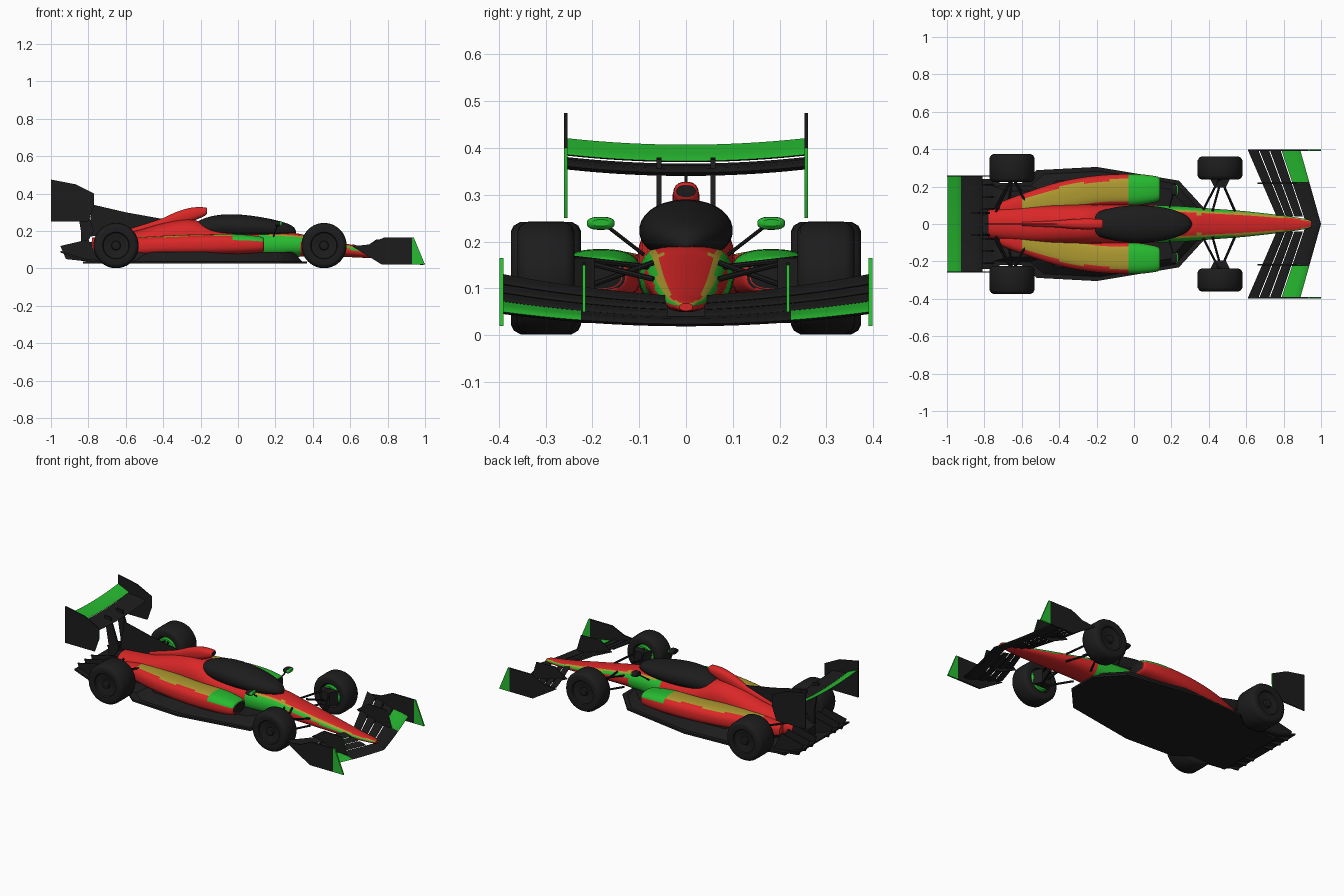
import bpy, bmesh, math
from mathutils import Vector

if "Cube" in bpy.data.objects:
    bpy.data.objects.remove(bpy.data.objects["Cube"])

def mat(name, c):
    m = bpy.data.materials.new(name)
    m.diffuse_color = (*c, 1)
    m.use_nodes = True
    m.node_tree.nodes["Principled BSDF"].inputs["Base Color"].default_value = m.diffuse_color
    return m

MATS = [mat("black", (.012, .012, .012)), mat("red", (.7, .02, .02)),
        mat("green", (.02, .5, .03)), mat("olive", (.42, .32, .03))]
K, R, G, O = range(4)

def make(name, verts, faces, paint=K, mirror=False):
    bm = bmesh.new()
    vs = [bm.verts.new(v) for v in verts]
    for f in faces:
        bm.faces.new([vs[i] for i in f])
    bmesh.ops.recalc_face_normals(bm, faces=bm.faces)
    for f in bm.faces:
        f.material_index = paint(f.calc_center_median(), f.normal) if callable(paint) else paint
    me = bpy.data.meshes.new(name)
    bm.to_mesh(me)
    bm.free()
    for m in MATS:
        me.materials.append(m)
    ob = bpy.data.objects.new(name, me)
    bpy.context.collection.objects.link(ob)
    if mirror:
        md = ob.modifiers.new("mirror", 'MIRROR')
        md.use_axis = (False, True, False)
    return ob

def skin(name, rings, paint=K, mirror=False):
    # closed rings joined into a capped tube
    n = len(rings[0])
    verts = [p for r in rings for p in r]
    faces = [(i*n+j, i*n+(j+1) % n, (i+1)*n+(j+1) % n, (i+1)*n+j)
             for i in range(len(rings)-1) for j in range(n)]
    faces += [list(range(n)), list(range(len(verts)-n, len(verts)))]
    return make(name, verts, faces, paint, mirror)

def loft(name, secs, p=2.5, n=32, sub=6, **kw):
    # secs: x, centre y, half width, bottom z, top z
    fine = []
    for i in range(len(secs)-1):
        a, b, c, d = [Vector(secs[min(max(k, 0), len(secs)-1)]) for k in range(i-1, i+3)]
        for s in range(sub):
            t = s/sub
            fine.append(.5*(2*b + (c-a)*t + (2*a-5*b+4*c-d)*t*t + (3*b-a-3*c+d)*t**3))
    fine.append(Vector(secs[-1]))
    def pw(v): return math.copysign(abs(v)**(2/p), v)
    rings = []
    for x, cy, w, zb, zt in fine:
        rings.append([(x, cy + w*pw(math.cos(a)), (zb+zt)/2 + (zt-zb)/2*pw(math.sin(a)))
                      for a in [2*math.pi*(j+.5)/n for j in range(n)]])
    return skin(name, rings, **kw)

def plate(name, pts, y, th, **kw):
    # flat panel in the xz plane
    return skin(name, [[(x, yy, z) for x, z in pts] for yy in (y-th/2, y+th/2)], **kw)

def wing(name, y0, y1, le, te, th=.008, **kw):
    # cambered blade; le and te give (x, z) for span position t
    rings = []
    for i in range(15):
        y = y0 + (y1-y0)*i/14
        a, b = le(y/y1), te(y/y1)
        ring = []
        for s, o in ((0, 0), (.12, .5), (.4, .6), (1, .1), (1, -.1), (.4, -.7), (.12, -.5)):
            ring.append((a[0]+(b[0]-a[0])*s, y, a[1]+(b[1]-a[1])*s**1.3 + o*th))
        rings.append(ring)
    return skin(name, rings, mirror=True, **kw)

def bars(name, segs, r=.006, mirror=True):
    vs, fs = [], []
    for a, b in segs:
        a, b = Vector(a), Vector(b)
        q = (b-a).to_track_quat('Z', 'Y')
        o = len(vs)
        for p in (a, b):
            vs += [p + q @ Vector((r*math.cos(k*math.pi/4), r*math.sin(k*math.pi/4), 0)) for k in range(8)]
        fs += [(o+k, o+(k+1) % 8, o+8+(k+1) % 8, o+8+k) for k in range(8)]
        fs += [list(range(o, o+8)), list(range(o+8, o+16))]
    return make(name, vs, fs, K, mirror)

def edge(c, n):
    return G if n.x > .5 else K

# main body with nose
def body_paint(c, n):
    if .1 < c.x < .33 and n.z < .8:
        return G
    if c.x > .1 and .3 < n.z < .9:
        return G if n.z < .75 else O
    return R
loft("body", [(.95, 0, .014, .052, .068), (.92, 0, .026, .05, .075), (.8, 0, .045, .05, .09),
              (.6, 0, .068, .06, .128), (.4, 0, .084, .065, .168), (.3, 0, .092, .06, .19),
              (.15, 0, .1, .05, .2), (-.1, 0, .104, .05, .215), (-.25, 0, .104, .05, .262),
              (-.4, 0, .102, .05, .242), (-.55, 0, .098, .05, .2), (-.7, 0, .085, .05, .175),
              (-.78, 0, .075, .05, .165)], p=2.3, paint=body_paint)

# cockpit canopy
cs = []
for i in range(13):
    a = math.pi*i/12
    s = max(math.sin(a), .03)
    cs.append((.025+.285*math.cos(a), 0, .1*s, .19-.03*s, .197+.09*s + .012*math.sin(2*a)*-1*s))
loft("canopy", cs, p=2.1, sub=2)

# air intake and spine
loft("air_intake", [(-.165, 0, .02, .295, .32), (-.18, 0, .026, .28, .327), (-.25, 0, .029, .25, .325),
                    (-.33, 0, .026, .23, .302), (-.42, 0, .018, .2, .262), (-.6, 0, .01, .17, .205)],
     n=20, paint=lambda c, n: K if n.x > .95 else R)
plate("engine_fin", [(-.39, .262), (-.6, .3), (-.78, .342), (-.8, .17), (-.45, .2)], 0, .006, paint=edge)

# sidepods
def pod_paint(c, n):
    if n.x > .95:
        return K
    if c.x > -.02 and n.z > .3:
        return G
    if -.6 < c.x and n.z > .93:
        return O
    return R
loft("sidepod", [(.14, .188, .05, .1, .158), (.12, .187, .068, .085, .17), (0, .183, .084, .075, .183),
                 (-.2, .175, .084, .072, .182), (-.4, .14, .085, .07, .175), (-.6, .095, .065, .065, .16),
                 (-.72, .07, .045, .06, .14)], p=2.7, paint=pod_paint, mirror=True)

# floor with raised undertray
half = [(.37, .09), (.24, .232), (-.2, .305), (-.52, .288), (-.6, .22), (-.83, .22)]
outline = half + [(x, -y) for x, y in reversed(half)]
skin("floor", [[(x, y, z) for x, y in outline] for z in (.026, .038)])
skin("undertray", [[(x*k, y*k, z) for x, y in outline] for k, z in ((.93, .036), (.8, .088))])

# diffuser and strakes
ring = [(-.72, .03), (-.83, .042), (-.95, .085), (-.95, .095), (-.83, .054), (-.72, .042)]
plate("diffuser", ring, 0, .48)
for i in range(3):
    plate("diffuser_strake", [(-.74, .03), (-.92, .05), (-.95, .12), (-.8, .155)],
          .08+.065*i, .006, mirror=True)
skin("gearbox", [[(x, y*w, z) for y, z in ((-1, .06), (1, .06), (1, t), (-1, t))]
                 for x, w, t in ((-.75, .06, .15), (-.86, .035, .125))])

# front wing blades
def fw(s):
    return lambda t: (1-.11*t - s*(.22+.06*t), .024+.026*t*t + s**1.3*(.058+.022*t))
for i, (a, b) in enumerate(((0, .36), (.38, .58), (.6, .78), (.8, 1))):
    wing("front_wing_blade", 0 if i == 0 else .04, .392, fw(a), fw(b), .012 if i == 0 else .007,
         paint=(lambda c, n: G if n.z > 0 and c.y > .22 and n.x < .9 else K) if i == 0 else K)

# front wing end plates: green tip section and dark rear section
plate("front_endplate_tip", [(.94, .165), (1, .02), (.93, .02), (.93, .165)], .394, .009, paint=G, mirror=True)
plate("front_endplate", [(.93, .165), (.93, .02), (.77, .02), (.61, .118), (.7, .128), (.78, .165)],
      .394, .009, paint=edge, mirror=True)
plate("front_wing_fin", [(.87, .15), (.9, .05), (.78, .045), (.66, .1), (.74, .155)], .218, .006,
      paint=lambda c, n: G if n.x > .3 else K, mirror=True)

# rear wing
wing("rear_wing_main", 0, .256, lambda t: (-.81, .347+.014*t*t), lambda t: (-.93, .365+.014*t*t), .016)
wing("rear_wing_flap", 0, .256, lambda t: (-.925, .372+.014*t*t), lambda t: (-.998, .406+.014*t*t), .009,
     paint=lambda c, n: G if n.z > .1 else K)
plate("rear_endplate", [(-1, .475), (-.87, .45), (-.77, .4), (-.77, .335), (-.8, .25), (-1, .25)],
      .257, .007, paint=edge, mirror=True)
plate("rear_wing_pylon", [(-.8, .15), (-.77, .2), (-.83, .375), (-.87, .38), (-.84, .2), (-.84, .12)],
      .058, .011, mirror=True)

# wheels: lathed tyres with recessed rims and brake discs
def lathe(name, prof, x, z, paint=K, n=48):
    return skin(name, [[(x+r*math.cos(2*math.pi*k/n), y, z+r*math.sin(2*math.pi*k/n)) for k in range(n)]
                       for r, y in prof], paint, True)
for tag, x, y0, y1 in (("front", .46, .238, .36), ("rear", -.652, .224, .374)):
    R0 = .12
    prof = [(.02, y0+.03), (.068, y0+.03), (.072, y0+.004), (.1, y0), (.112, y0+.006), (R0, y0+.02),
            (R0+.001, (y0+y1)/2), (R0, y1-.02), (.112, y1-.006), (.1, y1), (.072, y1-.004),
            (.068, y1-.012), (.025, y1-.02), (.022, y1-.008), (.012, y1-.006)]
    lathe(tag+"_wheel", prof, x, .122)
    lathe(tag+"_brake_drum", [(.055, y0+.005), (.062, y0+.012), (.062, y0+.032)], x, .122, G)

# suspension arms
bars("front_suspension", [((.46, .25, .165), (.37, .075, .145)), ((.46, .25, .165), (.54, .07, .12)),
                          ((.46, .25, .085), (.37, .075, .075)), ((.46, .25, .085), (.54, .065, .075)),
                          ((.47, .25, .09), (.42, .07, .155))])
skin("front_upright", [[(.46+dx*w, y, z) for dx, z in ((-1, .08), (1, .08), (1, .165), (-1, .165))]
                       for y, w in ((.195, .03), (.245, .055))], mirror=True)
bars("rear_suspension", [((-.65, .25, .165), (-.56, .08, .15)), ((-.65, .25, .165), (-.74, .06, .145)),
                         ((-.65, .25, .085), (-.54, .08, .08)), ((-.65, .25, .085), (-.76, .05, .08)),
                         ((-.65, .25, .12), (-.68, .05, .11))])

# mirrors on stalks
loft("mirror", [(.238, .182, .018, .233, .247), (.23, .182, .028, .226, .252), (.215, .182, .03, .225, .253),
                (.198, .182, .027, .227, .251)], n=20, sub=3, mirror=True,
     paint=lambda c, n: G if n.x > .2 else K)
bars("mirror_stalk", [((.21, .165, .23), (.19, .09, .172))], .004)

# smooth curved parts while keeping hard edges
bpy.ops.object.select_all(action='SELECT')
bpy.context.view_layer.objects.active = bpy.context.selected_objects[0]
bpy.ops.object.shade_smooth_by_angle(angle=math.radians(35))
